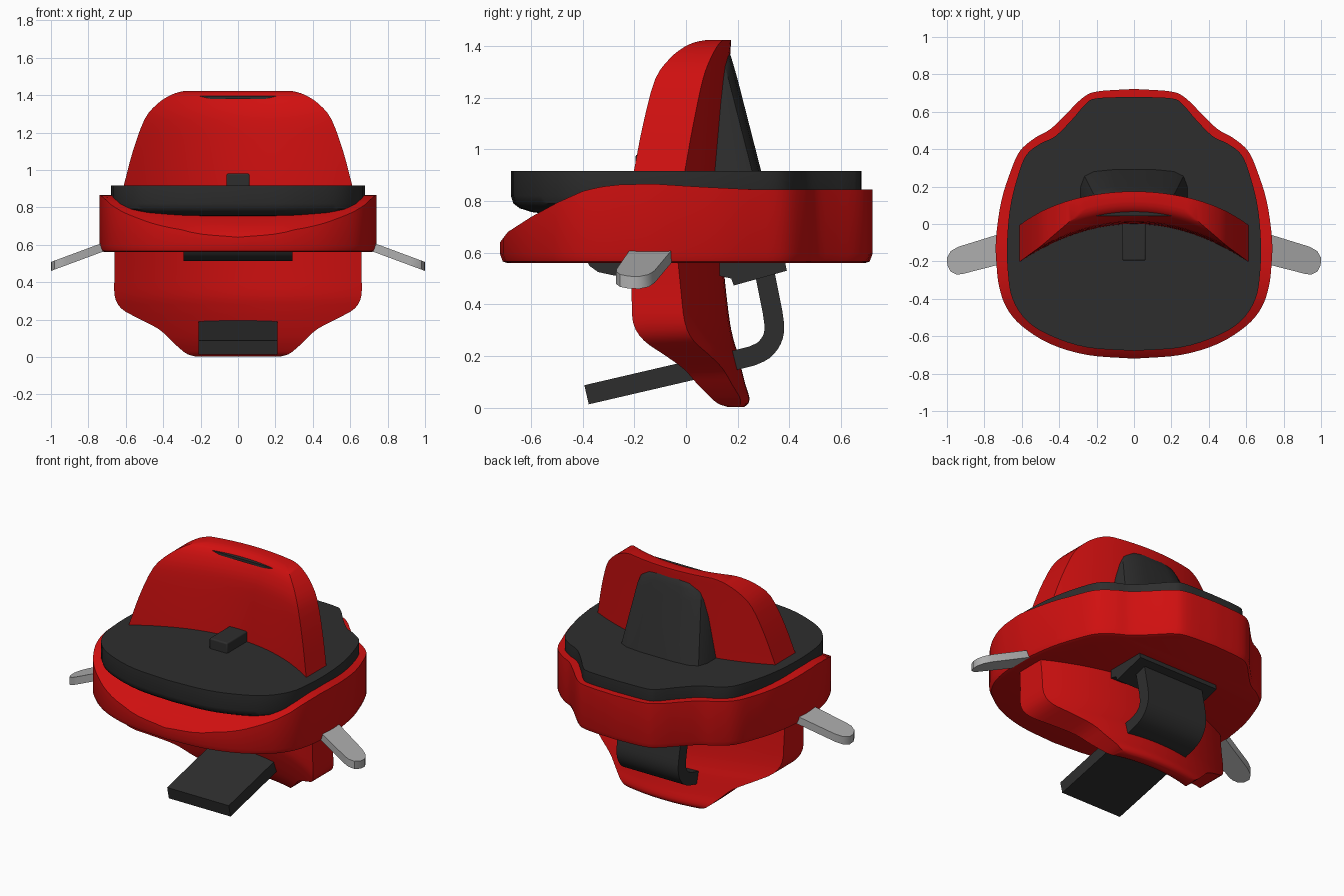
import bpy, bmesh, math
from mathutils import Vector

if "Cube" in bpy.data.objects:
    bpy.data.objects.remove(bpy.data.objects["Cube"], do_unlink=True)


def material(name, colour):
    m = bpy.data.materials.new(name)
    m.use_nodes = True
    m.diffuse_color = (*colour, 1)
    m.node_tree.nodes["Principled BSDF"].inputs["Base Color"].default_value = (*colour, 1)
    return m


RED = material("red plastic", (0.63, 0.005, 0.005))
DARK = material("dark rubber", (0.027, 0.027, 0.027))
GREY = material("light grey", (0.42, 0.42, 0.42))


def loft(name, rings, mat, angle=35):
    """Skin a stack of equal-length closed rings and cap both ends."""
    bm = bmesh.new()
    loops = [[bm.verts.new(p) for p in ring] for ring in rings]
    n = len(loops[0])
    for a, b in zip(loops, loops[1:]):
        for i in range(n):
            j = (i + 1) % n
            bm.faces.new((a[i], a[j], b[j], b[i]))
    bm.faces.new(loops[0])
    bm.faces.new(loops[-1])
    bmesh.ops.recalc_face_normals(bm, faces=bm.faces)
    mesh = bpy.data.meshes.new(name)
    bm.to_mesh(mesh)
    bm.free()
    mesh.materials.append(mat)
    ob = bpy.data.objects.new(name, mesh)
    bpy.context.collection.objects.link(ob)
    bpy.ops.object.select_all(action="DESELECT")
    ob.select_set(True)
    bpy.context.view_layer.objects.active = ob
    bpy.ops.object.shade_smooth_by_angle(angle=math.radians(angle))
    return ob


def smooth(points, steps=4):
    """Catmull-Rom curve through an open list of points."""
    p = [Vector(q) for q in points]
    p = [p[0] * 2 - p[1]] + p + [p[-1] * 2 - p[-2]]
    out = []
    for a, b, c, d in zip(p, p[1:], p[2:], p[3:]):
        for k in range(steps):
            t = k / steps
            out.append(0.5 * (2 * b + (c - a) * t + (2 * a - 5 * b + 4 * c - d) * t * t
                              + (3 * b - a - 3 * c + d) * t ** 3))
    return out + [p[-2]]


def mirrored(half):
    """Close a half outline that runs from back centre to front centre."""
    curve = smooth(half)
    return curve + [Vector((-q.x, q.y)) for q in curve[-2:0:-1]]


def box(name, x, y, z, mat, bevel=0):
    corners = [(-x, y[0]), (x, y[0]), (x, y[1]), (-x, y[1])]
    ob = loft(name, [[(*c, h) for c in corners] for h in z], mat)
    if bevel:
        mod = ob.modifiers.new("bevel", "BEVEL")
        mod.width, mod.segments = bevel, 3
    return ob


def lookup(table, v):
    """Linear interpolation in a list of pairs."""
    for (a, fa), (b, fb) in zip(table, table[1:]):
        if v <= b:
            return fa + (fb - fa) * max(0, (v - a) / (b - a))
    return table[-1][1]


# Main body: contoured outline with a crown that falls away at the front
outline = mirrored([(0, .722), (.2, .708), (.28, .67), (.37, .58), (.45, .505), (.53, .46),
                    (.61, .39), (.66, .28), (.71, .12), (.738, -.08), (.735, -.22),
                    (.72, -.34), (.68, -.45), (.6, -.545), (.45, -.64), (.25, -.7), (0, -.72)])
crown = [(-.72, .64), (-.69, .68), (-.6, .738), (-.5, .793), (-.4, .838), (-.33, .855),
         (-.25, .864), (-.12, .866), (.05, .855), (.25, .845), (.72, .845)]


def body_ring(scale, z=None):
    return [(p.x * scale, p.y * scale, lookup(crown, p.y * scale) if z is None else z)
            for p in outline]


loft("body", [body_ring(.96, .56), body_ring(.985, .566), body_ring(1, .595),
              body_ring(1), body_ring(.95), body_ring(.88), body_ring(.75),
              body_ring(.5), body_ring(.2)], RED)

# Pad set into the body
pad = mirrored([(0, .68), (.2, .672), (.26, .64), (.33, .56), (.42, .47), (.5, .43),
                (.575, .37), (.62, .26), (.66, .1), (.678, -.08), (.675, -.25),
                (.65, -.4), (.57, -.52), (.44, -.6), (.25, -.66), (0, -.678)])
loft("pad", [[(p.x * s, p.y * s, z) for p in pad]
             for s, z in [(.8, .75), (.88, .757), (.95, .772), (.985, .79), (1, .82), (1, .917)]],
     DARK)


# Curved shields: arc cross-sections, rows of height, half width, front and back
def shield(name, rows):
    rings = []
    for z, w, front, back in smooth([Vector(r) for r in rows], 3):
        xs = [w * (i / 10 - 1) for i in range(21)]
        rings.append([(x, front - .54 * x * x, z) for x in xs]
                     + [(x, back - .4 * x * x, z) for x in reversed(xs)])
    return loft(name, rings, RED, 40)


shield("upper_shield", [(.8, .645, 0, .14), (.92, .61, 0, .145), (1.1, .562, .005, .155),
                        (1.27, .5, .015, .165), (1.35, .435, .038, .17),
                        (1.395, .37, .065, .173), (1.415, .32, .092, .174),
                        (1.423, .28, .12, .174)])
shield("lower_shield", [(.6, .66, .02, .14), (.45, .66, .025, .155), (.33, .66, .03, .17),
                        (.26, .625, .048, .185), (.21, .54, .065, .2), (.15, .425, .088, .215),
                        (.09, .36, .115, .23), (.04, .305, .145, .245),
                        (.015, .27, .165, .24), (.003, .23, .19, .225)])


# Tapered support behind the upper shield
def support_ring(z, w, back):
    half = [(w, .06), (w, back - .09), (w * .93, back - .035), (w * .75, back - .01), (w * .4, back)]
    return [(x, y, z) for x, y in half] + [(-x, y, z) for x, y in reversed(half)]


loft("shield_support", [support_ring(*r) for r in
                        [(.88, .29, .3), (1.27, .235, .2), (1.33, .215, .183),
                         (1.365, .18, .172), (1.38, .13, .165)]], DARK)
box("shield_slot", .25, (.042, .13), (1.38, 1.396), DARK)

# Small catch on the pad
box("catch", .062, (-.195, .04), (.9, .98), DARK, .008)


# Bent strap: offset a side path to either side and extrude across
def side_extrusion(name, profile, width, mat):
    return loft(name, [[(x, p[0], p[1]) for p in profile] for x in (-width, width)], mat)


path = [Vector(p) for p in [(-.385, .05), (.2, .186)]]
path += smooth([(.255, .2), (.3, .222), (.332, .262), (.342, .31), (.335, .37)], 3)
path += [Vector((.295, .57))]
left, right = [], []
for i, p in enumerate(path):
    d = (path[min(i + 1, len(path) - 1)] - path[max(i - 1, 0)]).normalized()
    normal = Vector((-d.y, d.x)) * .038
    left.append(p + normal)
    right.append(p - normal)
side_extrusion("strap", left + right[::-1], .212, DARK)

# Mounts under the body
side_extrusion("rear_mount", [(.13, .58), (.13, .51), (.175, .5), (.185, .473),
                              (.39, .53), (.38, .58)], .28, DARK)
side_extrusion("front_mount", [(-.385, .575), (-.375, .55), (-.34, .525), (-.28, .512),
                               (.1, .512), (.1, .575)], .292, DARK)

# Sloping side levers
lever = [(.64, -.035), (.74, -.06), (.94, -.122), (.98, -.145), (1, -.18), (.998, -.22),
         (.98, -.255), (.95, -.27), (.92, -.268), (.74, -.222), (.64, -.2)]
for name, side in (("left_lever", 1), ("right_lever", -1)):
    rings = [[(side * x, y, .6 - .37 * (x - .73) + dz) for x, y in lever] for dz in (-.04, .008)]
    loft(name, rings, GREY)
